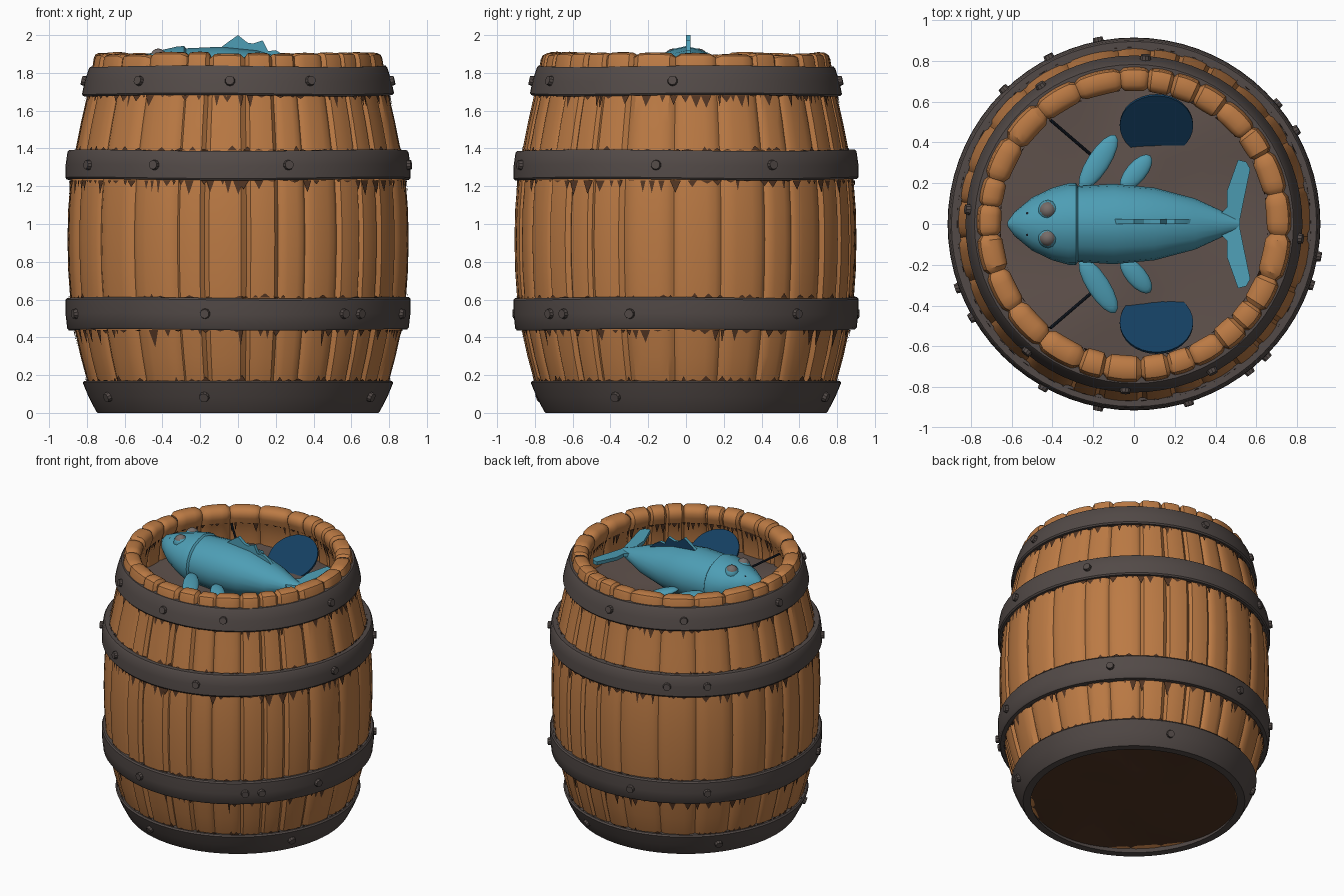
import bpy, bmesh, math, random
from mathutils import Vector, Matrix

if "Cube" in bpy.data.objects:
    bpy.data.objects.remove(bpy.data.objects["Cube"])

random.seed(4)


def mat(name, rgb):
    m = bpy.data.materials.new(name)
    m.diffuse_color = (*rgb, 1)
    m.use_nodes = True
    m.node_tree.nodes["Principled BSDF"].inputs["Base Color"].default_value = m.diffuse_color
    return m


WOOD = mat("warm_wood", (0.50, 0.195, 0.058))
STAIN = mat("dark_wood", (0.085, 0.036, 0.017))
IRON = mat("dark_iron", (0.085, 0.068, 0.063))
FLOOR = mat("murky_brown", (0.115, 0.083, 0.072))
FISH = mat("fish_teal", (0.075, 0.34, 0.46))
NAVY = mat("deep_blue", (0.007, 0.05, 0.12))
EYE = mat("eye_grey", (0.18, 0.15, 0.14))
BLACK = mat("near_black", (0.008, 0.012, 0.02))


def finish(bm, name, *mats, angle=40, normals=True):
    if normals:
        bmesh.ops.recalc_face_normals(bm, faces=bm.faces)
    me = bpy.data.meshes.new(name)
    bm.to_mesh(me)
    bm.free()
    for m in mats:
        me.materials.append(m)
    ob = bpy.data.objects.new(name, me)
    bpy.context.collection.objects.link(ob)
    bpy.ops.object.select_all(action='DESELECT')
    ob.select_set(True)
    bpy.context.view_layer.objects.active = ob
    bpy.ops.object.shade_smooth_by_angle(angle=math.radians(angle))
    return ob


def polar(r, a, z):  # angle 0 faces the front, growing toward +x
    return Vector((r * math.sin(a), -r * math.cos(a), z))


def bridge(bm, rings, closed_loop=False):
    pairs = list(zip(rings, rings[1:]))
    if closed_loop:
        pairs.append((rings[-1], rings[0]))
    for p, q in pairs:
        for i in range(len(p)):
            j = (i + 1) % len(p)
            bm.faces.new((p[i], p[j], q[j], q[i]))


# Barrel outline: (height, outer radius)
OUT = [(0.03, .742), (.17, .80), (.3, .835), (.44, .866), (.52, .88), (.61, .89), (.75, .9), (.92, .904),
       (1.08, .9), (1.23, .888), (1.31, .877), (1.39, .862), (1.54, .832), (1.68, .80), (1.83, .772), (1.88, .765)]


def radius(z):
    for (z0, r0), (z1, r1) in zip(OUT, OUT[1:]):
        if z <= z1:
            return r0 + (r1 - r0) * (z - z0) / (z1 - z0)
    return OUT[-1][1]


# Staves: closed wall section swept over each plank's width, pinched at the joints
section = [Vector((r, z)) for z, r in OUT] + [Vector(p) for p in (
    (.757, 1.9), (.74, 1.908), (.71, 1.91), (.68, 1.905), (.66, 1.89), (.65, 1.865), (.652, 1.83),
    (.672, 1.78), (.69, 1.7), (.70, 1.58), (.69, 1.5), (.68, .05))]
n = len(section)
norm = []
for i in range(n):
    t = (section[(i + 1) % n] - section[i - 1]).normalized()
    norm.append(Vector((t.y, -t.x)))
widths = [random.uniform(.65, 1.35) for _ in range(27)]
unit = 2 * math.pi / sum(widths)
bm = bmesh.new()
a0 = 0.05
for w in widths:
    wide, bulge, lift = w * unit, random.uniform(-.004, .005), random.uniform(-.012, 0)
    rings = []
    for u, pinch in ((0, .02), (.04, .014), (.13, .002), (.32, 0), (.5, -.001), (.68, 0), (.87, .002), (.96, .014), (1, .02)):
        ring = []
        for p, nv in zip(section, norm):
            q = p - nv * (pinch - (bulge if pinch < .01 else 0))
            ring.append(bm.verts.new(polar(q.x, a0 + u * wide, q.y + (lift if q.y > 1.85 else 0))))
        rings.append(ring)
    bridge(bm, rings)
    a0 += wide
finish(bm, "staves", WOOD, angle=35)

# Dark stains: thin spikes running from the hoop edges and under the inner rim
bm = bmesh.new()
for z, sign, longest in ((1.68, -1, .07), (1.23, -1, .08), (.44, -1, .10), (.61, 1, .025), (1.39, 1, .025),
                         (.17, 1, .03), (1.80, -2, .10)):
    a = 0
    while a < 2 * math.pi:
        da = random.uniform(.02, .07)
        length = longest * random.uniform(.15, 1) ** 2
        tip = z + (length if sign > 0 else -length)
        if sign == -2:  # inside wall
            pts = [polar(.655, a, z), polar(.655, a + da, z), polar(.655 + (z - tip) * .2, a + da / 2, tip)]
        else:
            pts = [polar(radius(h) + .006, b, h) for b, h in ((a, z), (a + da, z), (a + da * .5, tip))]
        f = bm.faces.new([bm.verts.new(p) for p in pts])
        f.normal_update()
        c = f.calc_center_median()
        c.z = 0
        if (f.normal.dot(c) < 0) != (sign == -2):
            f.normal_flip()
        a += da * random.uniform(.9, 2.0)
finish(bm, "wood_stains", STAIN, normals=False)


# Iron hoops with rivets: (bottom z, bottom radius, top z, top radius, rivet angles)
HOOPS = [("bottom_hoop", 0, .752, .17, .822, (-13, 62, 158, 231, 300)),
         ("lower_hoop", .44, .904, .61, .914, (-11, 38, 45, 71, 130, 191, 224, 290)),
         ("upper_hoop", 1.235, .914, 1.39, .903, (-29, 17, 80, 120, 207, 224, 300)),
         ("top_hoop", 1.68, .826, 1.835, .79, (-40, -3, 28, 85, 176, 214, 265))]
for name, z0, r0, z1, r1, rivets in HOOPS:
    inner = .05 if z0 else .06
    prof = [(r0 - inner, z0), (r0 - .008, z0), (r0, z0 + .01), ((r0 + r1) / 2 + .004, (z0 + z1) / 2),
            (r1, z1 - .01), (r1 - .008, z1), (r1 - .05, z1)]
    bm = bmesh.new()
    rings = [[bm.verts.new(polar(r, 2 * math.pi * i / 72, z + .004 * math.sin(i * math.pi / 12 + z0 * 9) * (z0 > 0)))
              for i in range(72)] for r, z in prof]
    bridge(bm, rings, True)
    slope = math.atan2(r0 - r1, z1 - z0)
    for deg in rivets:
        a = math.radians(deg)
        m = (Matrix.Translation(polar((r0 + r1) / 2 + .006, a, (z0 + z1) / 2)) @ Matrix.Rotation(a, 4, 'Z')
             @ Matrix.Rotation(math.pi / 2 - slope, 4, 'X'))
        bmesh.ops.create_cone(bm, cap_ends=True, segments=10, radius1=.03, radius2=.024, depth=.034, matrix=m)
    finish(bm, name, IRON, angle=35)


# Round inner floor (gently uneven) and the underside
def disc(name, r, z, wave, m, up):
    bm = bmesh.new()
    rings = [[bm.verts.new(polar(q, 2 * math.pi * i / 48, z + wave * math.sin(i * math.pi / 6 + q * 7) * q))
              for i in range(48)] for q in (r, r * .75, r * .5, r * .25)]
    bridge(bm, rings)
    bm.faces.new(rings[-1])
    bmesh.ops.recalc_face_normals(bm, faces=bm.faces)
    if (sum(f.normal.z for f in bm.faces) > 0) != up:
        bmesh.ops.reverse_faces(bm, faces=bm.faces)
    finish(bm, name, m, normals=False)


disc("inner_floor", .71, 1.62, .025, FLOOR, True)
disc("underside", .72, .04, .015, STAIN, False)

# Fish body: sections as (x, half width, top z, bottom z), with a step at the gills
BODY = [(-.62, .012, 1.82, 1.79), (-.585, .06, 1.86, 1.74), (-.5, .13, 1.895, 1.68), (-.4, .178, 1.922, 1.63),
        (-.32, .2, 1.94, 1.59), (-.285, .2, 1.942, 1.58), (-.275, .186, 1.93, 1.59), (-.1, .197, 1.938, 1.58),
        (.1, .178, 1.918, 1.60), (.3, .125, 1.86, 1.65), (.43, .065, 1.81, 1.70), (.52, .03, 1.78, 1.74)]
bm = bmesh.new()
rings = []
for x, w, zt, zb in BODY:
    mid = zb + (zt - zb) * .5
    ring = []
    for i in range(20):
        t = 2 * math.pi * i / 20
        keel = 0 if i in (5, 15) else -.04 * abs(math.sin(t)) ** 6  # sharper back ridge
        ring.append(bm.verts.new((x, w * math.cos(t), mid + (zt - zb) / 2 * math.sin(t) * (1 + keel))))
    rings.append(ring)
bridge(bm, rings)
bm.faces.new(rings[0])
bm.faces.new(rings[-1])
finish(bm, "fish_body", FISH, angle=35)


# Flat outline pushed out to a thickness along a direction
def plate(name, pts, push, *mats):
    bm = bmesh.new()
    f = bm.faces.new([bm.verts.new(p) for p in pts])
    geo = bmesh.ops.extrude_face_region(bm, geom=[f])['geom']
    bmesh.ops.translate(bm, vec=push, verts=[v for v in geo if isinstance(v, bmesh.types.BMVert)])
    bmesh.ops.recalc_face_normals(bm, faces=bm.faces)
    if len(mats) > 1:
        for f in bm.faces:
            f.material_index = int(f.normal.y > .3)
    finish(bm, name, *mats, angle=20)


DORSAL = [(-.11, 1.92), (-.05, 1.965), (0, 2.0), (.05, 1.96), (.08, 1.955), (.13, 1.972), (.16, 1.915), (.2, 1.92),
          (.25, 1.89), (.29, 1.85), (.28, 1.80), (-.1, 1.85)]
plate("dorsal_fin", [(x, 0, z) for x, z in DORSAL], (0, .024, 0), FISH, NAVY)
TAIL = [(.40, .03), (.455, .08), (.455, .16), (.51, .315), (.55, .305), (.57, .27), (.535, .1), (.515, 0)]
for s, side in ((1, "back"), (-1, "front")):
    plate(f"tail_lobe_{side}", [(x, s * y, 1.755 + .06 * abs(y)) for x, y in TAIL], (0, 0, .025), FISH)

    # Side fins, eyes and nostrils
    bm = bmesh.new()
    for p, q, wid in (((-.26, .17, 1.73), (-.09, .435, 1.70), .055), ((-.06, .17, 1.70), (.08, .335, 1.67), .05)):
        p, q = Vector(p), Vector(q)
        d = q - p
        m = (Matrix.Translation((p + q) / 2) @ d.to_track_quat('X', 'Z').to_matrix().to_4x4()
             @ Matrix.Diagonal((d.length / 2, wid, .022, 1)))
        bmesh.ops.create_uvsphere(bm, u_segments=16, v_segments=10, radius=1, matrix=m)
    bmesh.ops.scale(bm, vec=(1, s, 1), verts=bm.verts)
    finish(bm, f"side_fins_{side}", FISH)
    for name, loc, r, m in (("eye_rim", (-.42, .066, 1.872), .052, FISH), ("eye", (-.422, .068, 1.886), .043, EYE),
                            ("nostril", (-.52, .05, 1.862), .012, BLACK)):
        bm = bmesh.new()
        bmesh.ops.create_uvsphere(bm, u_segments=14, v_segments=8, radius=r,
                                  matrix=Matrix.Translation((loc[0], s * loc[1], loc[2])))
        finish(bm, f"{name}_{side}", m)

    # Tilted round plate resting against the wall
    bm = bmesh.new()
    bmesh.ops.create_cone(bm, cap_ends=True, segments=32, radius1=.18, radius2=.18, depth=.015,
                          matrix=Matrix.Translation((.11, s * .485, 1.69 - .015 * (s < 0)))
                          @ Matrix.Rotation(s * math.radians(35), 4, 'X'))
    finish(bm, f"round_plate_{side}", NAVY)

    # Thin stick leaning on the wall
    p, q = Vector((-.41, s * .51, 1.79)), Vector((-.2, s * .33, 1.66))
    bm = bmesh.new()
    bmesh.ops.create_cone(bm, cap_ends=True, segments=8, radius1=.008, radius2=.008, depth=(q - p).length,
                          matrix=Matrix.Translation((p + q) / 2) @ (q - p).to_track_quat('Z', 'Y').to_matrix().to_4x4())
    finish(bm, f"stick_{side}", BLACK)
